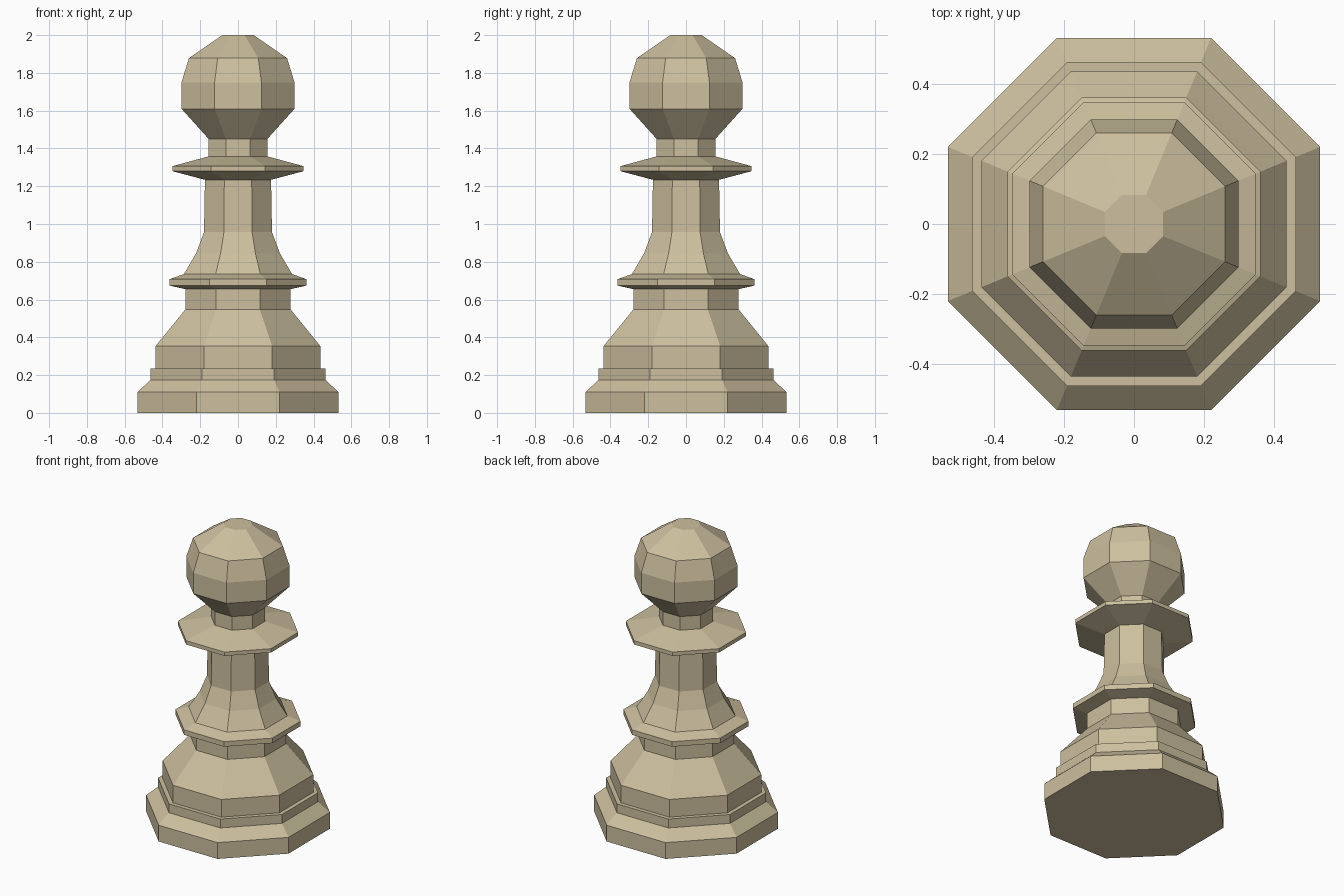
import bpy
import bmesh
import math

cube = bpy.data.objects.get("Cube")
if cube:
    bpy.data.objects.remove(cube, do_unlink=True)

SIDES = 8

# Single pale wood colour
wood = bpy.data.materials.new("pale_wood")
wood.use_nodes = True
colour = (0.61, 0.525, 0.345, 1.0)
wood.diffuse_color = colour
wood.node_tree.nodes["Principled BSDF"].inputs["Base Color"].default_value = colour


def turned_part(name, profile, cap_bottom=False, cap_top=False):
    """Turn a (half width, height) profile into an octagonal flat-shaded part."""
    bm = bmesh.new()
    rings = []
    for half_width, z in profile:
        radius = half_width / math.cos(math.pi / SIDES)
        angles = [(i + 0.5) * math.tau / SIDES for i in range(SIDES)]
        rings.append([bm.verts.new((radius * math.cos(a), radius * math.sin(a), z))
                      for a in angles])
    for low, high in zip(rings, rings[1:]):
        for i in range(SIDES):
            j = (i + 1) % SIDES
            bm.faces.new((low[i], low[j], high[j], high[i]))
    if cap_bottom:
        bm.faces.new(rings[0][::-1])
    if cap_top:
        bm.faces.new(rings[-1])
    mesh = bpy.data.meshes.new(name)
    bm.to_mesh(mesh)
    bm.free()
    mesh.materials.append(wood)
    obj = bpy.data.objects.new(name, mesh)
    bpy.context.collection.objects.link(obj)
    return obj


# Stepped foot and sloping shoulder
turned_part("base", [
    (0.532, 0.0), (0.532, 0.11), (0.463, 0.175), (0.463, 0.235),
    (0.436, 0.235), (0.436, 0.354), (0.279, 0.547), (0.279, 0.655),
], cap_bottom=True)

# Thin ring above the base
turned_part("lower_collar", [
    (0.279, 0.655), (0.362, 0.674), (0.362, 0.708), (0.286, 0.735),
])

# Flared stem
turned_part("stem", [
    (0.286, 0.735), (0.222, 0.845), (0.18, 0.957), (0.175, 1.234),
])

# Wide ring and short neck
turned_part("upper_collar", [
    (0.175, 1.234), (0.348, 1.28), (0.348, 1.306), (0.155, 1.358), (0.155, 1.45),
])

# Faceted ball
turned_part("head", [
    (0.155, 1.45), (0.299, 1.61), (0.299, 1.75), (0.26, 1.878), (0.083, 2.0),
], cap_top=True)
